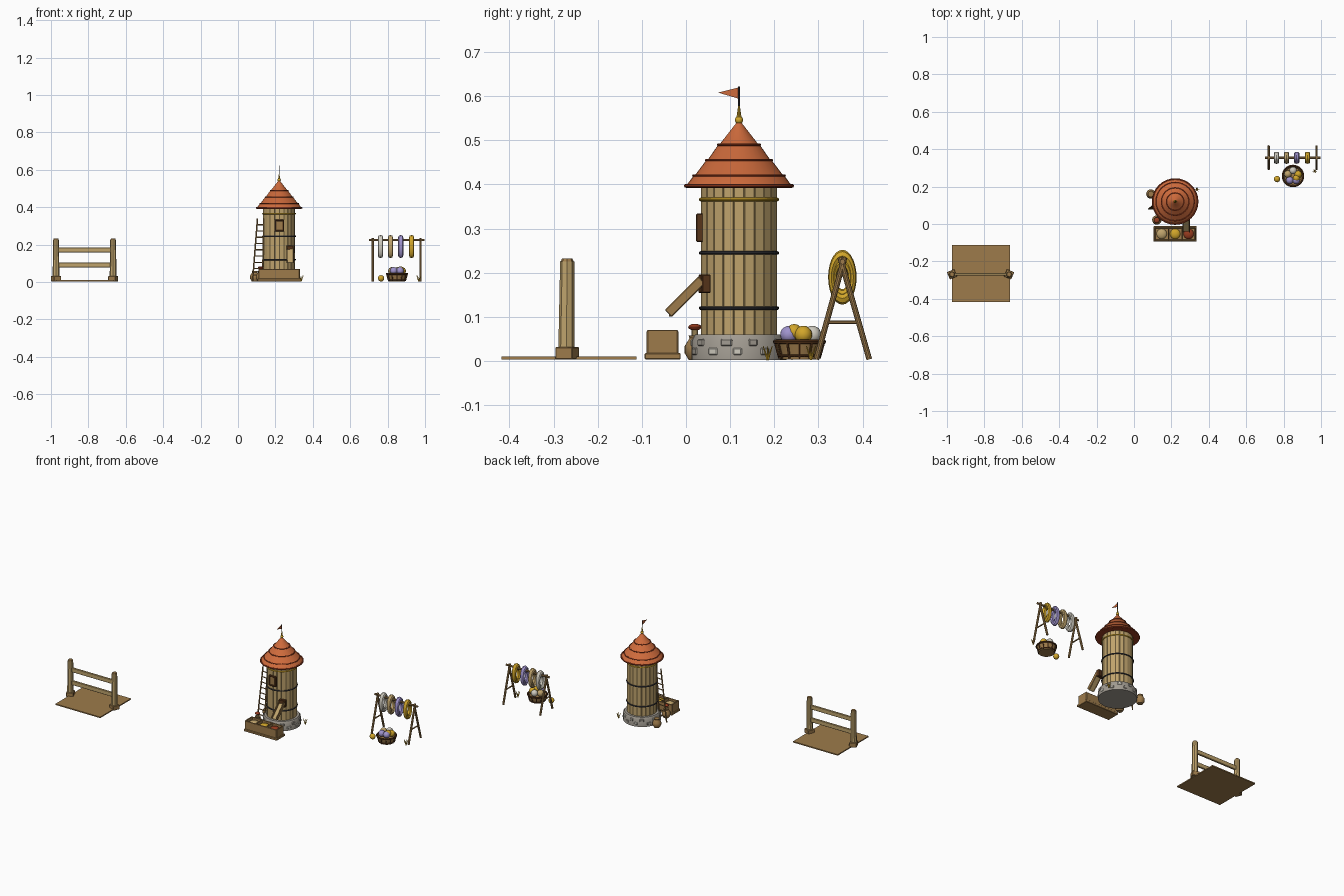
import bpy, bmesh, math, random
from math import sin, cos, pi
from mathutils import Vector, Matrix

random.seed(4)
if "Cube" in bpy.data.objects:
    bpy.data.objects.remove(bpy.data.objects["Cube"])


def material(name, r, g, b):
    m = bpy.data.materials.new(name)
    m.use_nodes = True
    col = [(c / 255) ** 2.2 for c in (r, g, b)] + [1]
    m.diffuse_color = col
    m.node_tree.nodes["Principled BSDF"].inputs["Base Color"].default_value = col
    return m


PALE = material("pale wood", 190, 162, 108)
WOOD = material("mid wood", 156, 122, 76)
DARK = material("dark wood", 88, 56, 32)
ROOF = material("terracotta", 204, 106, 62)
RED = material("brick red", 150, 62, 36)
IRON = material("iron", 52, 52, 56)
STONE = material("stone", 160, 154, 144)
GOLD = material("gold", 208, 164, 46)
LILAC = material("lilac", 158, 146, 204)
CREAM = material("cream", 206, 202, 190)


def finish(name, bm, mat, matrix=None):
    """Turn a bmesh into an object, smooth except at sharp edges."""
    if matrix:
        bm.transform(matrix)
    bmesh.ops.recalc_face_normals(bm, faces=bm.faces)
    for f in bm.faces:
        f.smooth = True
    for e in bm.edges:
        e.smooth = e.is_manifold and e.calc_face_angle(0) < 0.6
    me = bpy.data.meshes.new(name)
    bm.to_mesh(me)
    bm.free()
    me.materials.append(mat)
    ob = bpy.data.objects.new(name, me)
    bpy.context.collection.objects.link(ob)
    return ob


def box(name, mat, loc, size, turn=0, tilt=0, bevel=0.002):
    bm = bmesh.new()
    bmesh.ops.create_cube(bm, size=1)
    bmesh.ops.scale(bm, vec=size, verts=bm.verts)
    if bevel:
        bmesh.ops.bevel(bm, geom=bm.edges[:], offset=bevel, segments=1, affect='EDGES')
    rot = Matrix.Rotation(turn, 4, 'Z') @ Matrix.Rotation(tilt, 4, 'X')
    return finish(name, bm, mat, Matrix.Translation(loc) @ rot)


def rod(name, mat, a, b, r, r2=None, sides=10):
    a, b = Vector(a), Vector(b)
    bm = bmesh.new()
    bmesh.ops.create_cone(bm, cap_ends=True, segments=sides, radius1=r,
                          radius2=r if r2 is None else r2, depth=(b - a).length)
    rot = (b - a).to_track_quat('Z', 'Y').to_matrix().to_4x4()
    return finish(name, bm, mat, Matrix.Translation((a + b) / 2) @ rot)


def ball(name, mat, loc, r, squash=1):
    bm = bmesh.new()
    bmesh.ops.create_uvsphere(bm, u_segments=16, v_segments=10, radius=r)
    return finish(name, bm, mat, Matrix.Translation(loc) @ Matrix.Diagonal((1, 1, squash, 1)))


def lathe(name, mat, loc, profile, sides=32):
    """Spin an open (radius, height) profile about z."""
    bm = bmesh.new()
    vs = [bm.verts.new((r, 0, z)) for r, z in profile]
    es = [bm.edges.new(p) for p in zip(vs, vs[1:])]
    bmesh.ops.spin(bm, geom=vs + es, cent=(0, 0, 0), axis=(0, 0, 1), angle=2 * pi, steps=sides)
    bmesh.ops.remove_doubles(bm, verts=bm.verts, dist=1e-5)
    return finish(name, bm, mat, Matrix.Translation(loc))


def ring(name, mat, loc, major, minor, matrix=Matrix(), sides=32):
    bm = bmesh.new()
    vs = [bm.verts.new((major + minor * cos(t * pi / 4), 0, minor * sin(t * pi / 4))) for t in range(8)]
    es = [bm.edges.new((vs[i], vs[i - 1])) for i in range(8)]
    bmesh.ops.spin(bm, geom=vs + es, cent=(0, 0, 0), axis=(0, 0, 1), angle=2 * pi, steps=sides)
    bmesh.ops.remove_doubles(bm, verts=bm.verts, dist=1e-5)
    return finish(name, bm, mat, Matrix.Translation(loc) @ matrix)


# Fence section on a ground board
box("fence_ground", WOOD, (-0.818, -0.265, 0.007), (0.31, 0.305, 0.007), bevel=0)
for x, side, turn in ((-0.973, "right", 0.4), (-0.668, "left", -0.4)):
    box(f"fence_{side}_foot", WOOD, (x, -0.269, 0.018), (0.042, 0.042, 0.028), turn)
    rod(f"fence_{side}_post", PALE, (x, -0.271, 0.03), (x, -0.269, 0.226), 0.018, 0.016, 8)
    rod(f"fence_{side}_cap", WOOD, (x, -0.269, 0.222), (x, -0.269, 0.232), 0.016, 0.012, 8)
for z, label in ((0.171, "upper"), (0.091, "lower")):
    box(f"fence_{label}_rail", PALE, (-0.82, -0.269, z), (0.3, 0.012, 0.027))

# Tower foundation with set stones
X, Y = 0.22, 0.12
lathe("foundation", STONE, (X, Y, 0), [(0, 0.003), (0.108, 0.003), (0.108, 0.045), (0.1, 0.06), (0, 0.06)])
for i in range(20):
    a = 2 * pi * i / 20 + random.uniform(-0.06, 0.06)
    box("foundation_stone", CREAM if i % 3 == 0 else STONE,
        (X + 0.106 * cos(a), Y + 0.106 * sin(a), 0.022 + 0.02 * (i % 2)),
        (random.uniform(0.02, 0.028), 0.008, 0.017), a + pi / 2, bevel=0.003)

# Tower wall: dark core, planks and hoops
rod("wall_core", DARK, (X, Y, 0.055), (X, Y, 0.395), 0.08, sides=32)
PLANKS = 22
for i in range(PLANKS):
    a = 2 * pi * i / PLANKS
    box("wall_plank", PALE, (X + 0.081 * cos(a), Y + 0.081 * sin(a), 0.225),
        (0.0232, 0.009, 0.34), a + pi / 2, bevel=0.001)
for z, mat in ((0.12, IRON), (0.245, IRON), (0.366, GOLD)):
    ring("wall_hoop", mat, (X, Y, z), 0.087, 0.004)

# Stepped conical roof with ridge rings
lathe("roof", ROOF, (X, Y, 0),
      [(0.121, 0.395), (0.103, 0.42), (0.099, 0.422), (0.074, 0.455), (0.07, 0.457),
       (0.047, 0.49), (0.043, 0.492), (0.004, 0.542), (0, 0.542)])
lathe("roof_underside", RED, (X, Y, 0), [(0, 0.392), (0.12, 0.392), (0.12, 0.397)])
for z, r in ((0.397, 0.12), (0.42, 0.103), (0.455, 0.074), (0.49, 0.047)):
    ring("roof_ring", RED, (X, Y, z), r, 0.0045 if z < 0.4 else 0.003)

# Finial, flagpole and pennant
ball("finial_ball", GOLD, (X, Y, 0.546), 0.009)
rod("finial_spike", GOLD, (X, Y, 0.55), (X, Y, 0.578), 0.006, 0.002)
rod("flagpole", IRON, (X, Y, 0.57), (X, Y, 0.622), 0.002)
bm = bmesh.new()
bm.faces.new([bm.verts.new(p) for p in ((X, Y, 0.62), (X, Y, 0.594), (X, Y - 0.047, 0.608))])
flag = finish("pennant", bm, ROOF)
flag.modifiers.new("thickness", 'SOLIDIFY').thickness = 0.002

# Window
box("window_shutter", WOOD, (X, 0.033, 0.302), (0.038, 0.012, 0.05))
for s in (-1, 1):
    box("window_jamb", DARK, (X + s * 0.021, 0.031, 0.302), (0.008, 0.016, 0.064))
    box("window_lintel", DARK, (X, 0.031, 0.302 + s * 0.028), (0.05, 0.016, 0.008))

# Grain chute
chute_tilt = math.atan2(0.075, 0.075)
box("chute_hatch", DARK, (0.28, 0.042, 0.175), (0.042, 0.02, 0.042), 0.2)
box("chute_floor", PALE, (0.28, 0.0, 0.14), (0.034, 0.108, 0.006), tilt=chute_tilt)
for s in (-1, 1):
    box("chute_side", WOOD, (0.28 + s * 0.017, -0.002, 0.146), (0.005, 0.108, 0.022), tilt=chute_tilt)

# Ladder
low, high = [((0.078, 0.08, 0.005), (0.131, 0.075, 0.005)), ((0.104, 0.1, 0.34), (0.138, 0.095, 0.34))]
for a, b in zip(low, high):
    rod("ladder_rail", WOOD, a, b, 0.004, sides=8)
for i in range(1, 10):
    a, b = (Vector(l).lerp(Vector(h), i / 10) for l, h in zip(low, high))
    rod("ladder_rung", WOOD, a, b, 0.003, sides=8)

# Grain bin with three compartments
box("bin_base", WOOD, (X, -0.053, 0.011), (0.23, 0.082, 0.014))
box("bin_floor", WOOD, (X, -0.053, 0.032), (0.212, 0.066, 0.04))
for s in (-1, 1):
    box("bin_long_side", WOOD, (X, -0.053 + s * 0.033, 0.04), (0.218, 0.006, 0.058))
for i in range(4):
    box("bin_divider", WOOD, (X - 0.108 + 0.072 * i, -0.053, 0.04), (0.006, 0.07, 0.062))
for i, mat in enumerate((PALE, GOLD, RED)):
    ball("grain_heap", mat, (X - 0.072 + 0.072 * i, -0.053, 0.051), 0.028, 0.55)

# Jars beside the tower
jar = [(0, 0.003), (0.016, 0.003), (0.025, 0.018), (0.025, 0.034), (0.014, 0.052), (0.016, 0.058), (0, 0.058)]
lathe("rear_jar", WOOD, (0.09, 0.16, 0), jar, 20)
lathe("front_jar", WOOD, (0.122, 0.022, 0), jar, 20)
rod("front_jar_neck", PALE, (0.122, 0.02, 0.056), (0.122, 0.02, 0.074), 0.007)
ball("front_jar_lid", RED, (0.122, 0.02, 0.077), 0.015, 0.5)

# Straw tufts
for x, y in ((0.337, 0.185), (0.967, 0.283)):
    for i in range(6):
        a = i * pi / 3
        rod("straw", GOLD, (x, y, 0.003), (x + 0.012 * cos(a), y + 0.012 * sin(a), 0.034), 0.003, 0.001, 6)

# Drying rack
rod("rack_bar", WOOD, (0.70, 0.354, 0.225), (0.998, 0.354, 0.225), 0.006)
for x in (0.72, 0.976):
    for s in (-1, 1):
        rod("rack_leg", WOOD, (x, 0.355 + s * 0.06, 0.004), (x, 0.354 - s * 0.005, 0.235), 0.0065)
    rod("rack_brace", WOOD, (x, 0.318, 0.088), (x, 0.392, 0.088), 0.004)

# Hanging yarn skeins
upright = Matrix.Diagonal((1, 0.52, 1, 1))
for x, mat in ((0.762, CREAM), (0.815, PALE), (0.87, LILAC), (0.928, GOLD)):
    stand = Matrix.Rotation(pi / 2, 4, 'Y') @ upright
    ring("skein", mat, (x, 0.354, 0.19), 0.048, 0.014, stand, 28)
    ring("skein_wrap", mat, (x, 0.354, 0.188), 0.036, 0.011, stand, 28)

# Yarn basket
lathe("basket", WOOD, (0.85, 0.257, 0),
      [(0, 0.004), (0.044, 0.004), (0.055, 0.044), (0.05, 0.044), (0.045, 0.034), (0, 0.034)], 24)
ring("basket_rim", DARK, (0.85, 0.257, 0.044), 0.055, 0.005)
ring("basket_band", DARK, (0.85, 0.257, 0.012), 0.047, 0.003)
for i in range(12):
    a = i * pi / 6
    rod("basket_stave", DARK, (0.85 + 0.045 * cos(a), 0.257 + 0.045 * sin(a), 0.006),
        (0.85 + 0.055 * cos(a), 0.257 + 0.055 * sin(a), 0.042), 0.003, sides=6)
for i, mat in enumerate((GOLD, CREAM, PALE, LILAC, LILAC)):
    a = 2 * pi * i / 5 + 0.3
    ball("yarn_ball", mat, (0.85 + 0.029 * cos(a), 0.257 + 0.029 * sin(a), 0.06), 0.02)
ball("top_yarn_ball", GOLD, (0.868, 0.245, 0.066), 0.018)
ball("loose_yarn_ball", GOLD, (0.765, 0.24, 0.02), 0.017)
